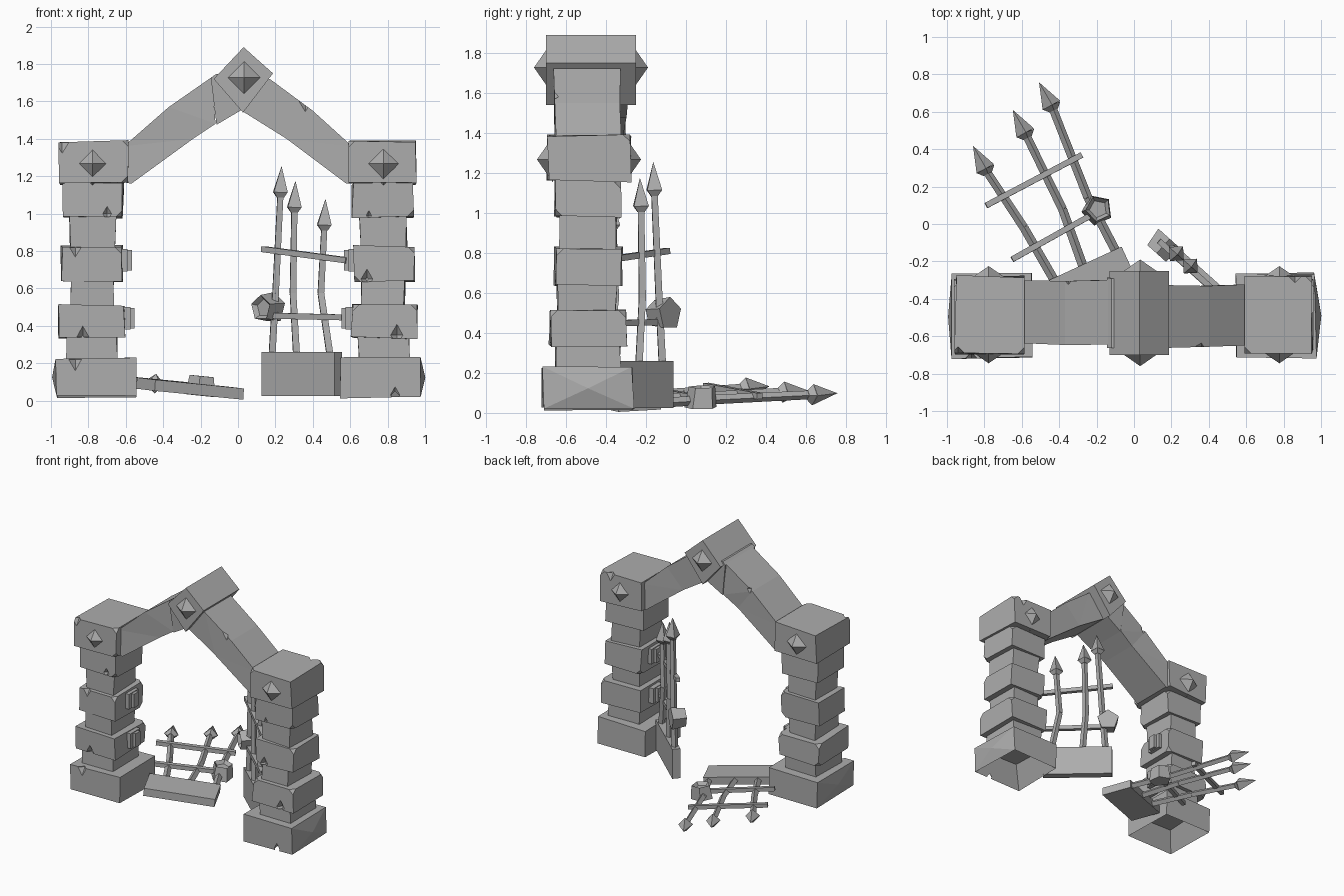
import bpy, bmesh, random
from math import pi
from mathutils import Matrix, Vector

random.seed(4)
if "Cube" in bpy.data.objects:
    bpy.data.objects.remove(bpy.data.objects["Cube"])

# One stone grey for everything
stone = bpy.data.materials.new("stone_grey")
stone.use_nodes = True
grey = (0.42, 0.42, 0.42, 1)
stone.diffuse_color = grey
stone.node_tree.nodes["Principled BSDF"].inputs["Base Color"].default_value = grey


def finish(name, bm):
    bmesh.ops.recalc_face_normals(bm, faces=bm.faces[:])
    mesh = bpy.data.meshes.new(name)
    bm.to_mesh(mesh)
    bm.free()
    mesh.materials.append(stone)
    obj = bpy.data.objects.new(name, mesh)
    bpy.context.collection.objects.link(obj)
    return obj


def add_box(bm, x, y, z):
    """Box from three (low, high) ranges; returns its vertices."""
    size = [b - a for a, b in (x, y, z)]
    mid = [(a + b) / 2 for a, b in (x, y, z)]
    m = Matrix.Translation(mid) @ Matrix.Diagonal((*size, 1))
    return bmesh.ops.create_cube(bm, size=1, matrix=m)["verts"]


def add_strut(bm, p, q, r1, r2, sides=4, roll=0):
    """Tapered bar between two points."""
    p, q = Vector(p), Vector(q)
    d = q - p
    m = Matrix.Translation((p + q) / 2) @ d.to_track_quat('Z', 'Y').to_matrix().to_4x4()
    bmesh.ops.create_cone(bm, cap_ends=True, segments=sides, radius1=r1, radius2=r2,
                          depth=d.length, matrix=m @ Matrix.Rotation(roll, 4, 'Z'))


# Small wedges that knock chips out of the stones
bm = bmesh.new()
chips = [(0.84, -0.72, 0.03), (0.85, -0.68, 0.35), (0.69, -0.66, 0.65),
         (0.70, -0.67, 0.99), (0.86, -0.28, 1.39), (0.36, -0.66, 1.60),
         (-0.87, -0.72, 0.22), (-0.87, -0.66, 0.82), (-0.70, -0.67, 1.00),
         (-0.83, -0.68, 0.34), (-0.94, -0.69, 1.38), (-0.35, -0.29, 1.58)]
for x, y, z in chips:
    add_strut(bm, (x, y, z - 0.06), (x, y, z), 0, 0.035)
    add_strut(bm, (x, y, z), (x, y, z + 0.06), 0.035, 0)
bmesh.ops.remove_doubles(bm, verts=bm.verts[:], dist=0.0005)
inner = [f for f in bm.faces if abs(f.normal.z) > 0.99]
bmesh.ops.delete(bm, geom=inner, context='FACES_ONLY')
chip_cutter = finish("chip_cutter", bm)
chip_cutter.hide_render = True
chip_cutter.hide_viewport = True
chip_cutter.display_type = 'WIRE'


def chip(obj):
    mod = obj.modifiers.new("chips", 'BOOLEAN')
    mod.operation = 'DIFFERENCE'
    mod.solver = 'EXACT'
    mod.object = chip_cutter


def stone_block(name, x, y, z, wobble=0.008, corners=2, bulge=0):
    """Rough block with uneven corners, a few of them broken off."""
    bm = bmesh.new()
    add_box(bm, x, y, z)
    bm.normal_update()
    if bulge:  # plinth: pointed outer side, hollow underside
        floor = [f for f in bm.faces if f.normal.z < -0.9]
        outer = [f for f in bm.faces if f.normal.x * bulge > 0.9]
        bmesh.ops.poke(bm, faces=outer, offset=0.03)
        bmesh.ops.inset_region(bm, faces=floor, thickness=0.025)
        mid = floor[0].calc_center_median()
        for v in floor[0].verts:
            v.co = mid + (v.co - mid) * 0.72 + Vector((0, 0, 0.16))
    for v in bm.verts:
        v.co += Vector([random.uniform(-wobble, wobble) for _ in range(3)])
    broken = random.sample([v for v in bm.verts if v.co.z > sum(z) / 2 or not bulge], corners)
    broken = [v for v in broken if len(v.link_edges) == 3]
    if broken:
        bmesh.ops.bevel(bm, geom=broken, offset=0.035, segments=1, affect='VERTICES')
    obj = finish(name, bm)
    if corners:
        chip(obj)
    return obj


def stud(name, x, z, front, back):
    """Four-sided points on the front and back of a stone."""
    for label, y, d in (("front", front, -0.06), ("back", back, 0.06)):
        bm = bmesh.new()
        add_strut(bm, (x, y - d / 3, z), (x, y + d, z), 0.115, 0)
        finish(f"{name}_{label}", bm)


# Pillars: name, inner x, outer x, front y, back y, bottom, top, broken corners
layers = [("plinth", 0.55, 0.97, -0.715, -0.265, 0.02, 0.225, 1),
          ("shaft_low", 0.645, 0.915, -0.65, -0.33, 0.2, 0.35, 0),
          ("band_low", 0.61, 0.955, -0.68, -0.30, 0.335, 0.51, 3),
          ("shaft_middle", 0.66, 0.89, -0.64, -0.35, 0.5, 0.65, 0),
          ("band_middle", 0.62, 0.945, -0.655, -0.32, 0.64, 0.825, 3),
          ("shaft_high", 0.655, 0.90, -0.63, -0.35, 0.82, 0.99, 0),
          ("band_high", 0.615, 0.935, -0.655, -0.325, 0.98, 1.16, 2),
          ("capital", 0.585, 0.955, -0.69, -0.28, 1.16, 1.385, 2)]
for side, label in ((-1, "right"), (1, "left")):
    for name, a, b, y0, y1, z0, z1, broken in layers:
        xs = sorted((side * a, side * b))
        stone_block(f"{label}_{name}", xs, (y0, y1), (z0, z1), corners=broken,
                    bulge=side if name == "plinth" else 0)
    stud(f"{label}_capital_stud", side * 0.777, 1.267, -0.685, -0.285)
    # hinge plates on the inner face
    for i, (x, z) in enumerate(((0.59, 0.75), (0.575, 0.44))):
        bm = bmesh.new()
        add_box(bm, sorted((side * x, side * 0.64)), (-0.53, -0.41), (z - 0.06, z + 0.06))
        add_box(bm, sorted((side * (x - 0.022), side * x)), (-0.50, -0.44), (z - 0.055, z + 0.055))
        finish(f"{label}_hinge_{i + 1}", bm)


# Arch beams and keystone: outlines extruded from front to back
def prism(name, outline, y0, y1, wobble=0.008):
    bm = bmesh.new()
    face = bm.faces.new([bm.verts.new((x, y0, z)) for x, z in outline])
    ext = bmesh.ops.extrude_face_region(bm, geom=[face])["geom"]
    back = [g for g in ext if isinstance(g, bmesh.types.BMVert)]
    bmesh.ops.translate(bm, verts=back, vec=(0, y1 - y0, 0))
    for v in bm.verts:
        v.co.y += random.uniform(-wobble, wobble)
    bmesh.ops.triangulate(bm, faces=[f for f in bm.faces if len(f.verts) > 4])
    return finish(name, bm)


chip(prism("right_arch_beam", [(-0.61, 1.36), (-0.62, 1.17), (-0.57, 1.16), (-0.24, 1.40),
                               (-0.12, 1.48), (-0.14, 1.73), (-0.37, 1.57)], -0.64, -0.305))
prism("arch_wedge", [(-0.145, 1.725), (-0.115, 1.475), (0.02, 1.555), (0.0, 1.75), (-0.12, 1.745)],
      -0.655, -0.29)
chip(prism("left_arch_beam", [(0.61, 1.36), (0.62, 1.17), (0.58, 1.16), (0.26, 1.40),
                              (0.02, 1.55), (0.05, 1.75), (0.17, 1.72), (0.40, 1.55)], -0.655, -0.33))
prism("keystone", [(0.03, 1.89), (0.187, 1.75), (0.027, 1.54), (-0.13, 1.72)], -0.70, -0.25, 0)
stud("keystone_stud", 0.033, 1.727, -0.70, -0.25)


# Gates in their own frame: across from the free end, thickness, height
def gate(name, origin, across, out, up, bars, rails):
    m = Matrix((Vector(across).normalized(), Vector(out).normalized(),
                Vector(up).normalized())).transposed().to_4x4()
    m.translation = origin

    def part(label, bm):
        bm.transform(m)
        finish(f"{name}_{label}", bm)

    bm = bmesh.new()
    add_box(bm, (0, 0.524), (-0.03, 0.03), (0, 0.235))
    part("bottom_plate", bm)

    # spear bars, slightly bent
    for i, (s0, s1, s2, tip) in enumerate(bars):
        low, mid = Vector((s0, 0, 0.22)), Vector((s1, 0, 0.55))
        neck, end = Vector((s2, 0, tip - 0.15)), Vector((s2 + 0.008, 0, tip))
        bm = bmesh.new()
        add_strut(bm, low, mid, 0.025, 0.024)
        add_strut(bm, mid, neck, 0.024, 0.022)
        add_strut(bm, neck - Vector((0, 0, 0.02)), neck + Vector((0, 0, 0.01)), 0.025, 0.053)
        add_strut(bm, neck + Vector((0, 0, 0.01)), end, 0.053, 0)
        part(f"spear_{i + 1}", bm)

    # cross rails
    for i, (s0, h0, s1, h1) in enumerate(rails):
        bm = bmesh.new()
        add_strut(bm, (s0, 0.012, h0), (s1, 0.012, h1), 0.022, 0.022, roll=pi / 4)
        part(f"rail_{i + 1}", bm)

    # five-sided lock with a raised rim
    bm = bmesh.new()
    add_strut(bm, (0.03, -0.035, 0.47), (0.03, 0.07, 0.47), 0.085, 0.07, sides=5)
    bm.normal_update()
    face = max(bm.faces, key=lambda f: f.calc_center_median().y)
    bmesh.ops.inset_region(bm, faces=[face], thickness=0.022)
    bmesh.ops.translate(bm, verts=face.verts[:], vec=(0, -0.025, 0))
    part("lock", bm)


gate("standing_gate", (0.145, -0.085, 0.025), (0.745, -0.667, 0), (-0.667, -0.745, 0), (0, 0, 1),
     [(0.05, 0.075, 0.11, 1.23), (0.225, 0.20, 0.21, 1.15), (0.465, 0.40, 0.425, 1.055)],
     [(-0.005, 0.785, 0.60, 0.725), (0, 0.43, 0.58, 0.42)])
gate("fallen_gate", (0.03, -0.336, 0.035), (-0.906, -0.42, 0.09), (0.07, 0.07, 1), (-0.42, 0.906, 0.05),
     [(0.035, 0.05, 0.02, 1.22), (0.23, 0.20, 0.21, 1.145), (0.40, 0.43, 0.485, 1.06)],
     [(-0.015, 0.77, 0.565, 0.74), (0.03, 0.46, 0.56, 0.42)])
